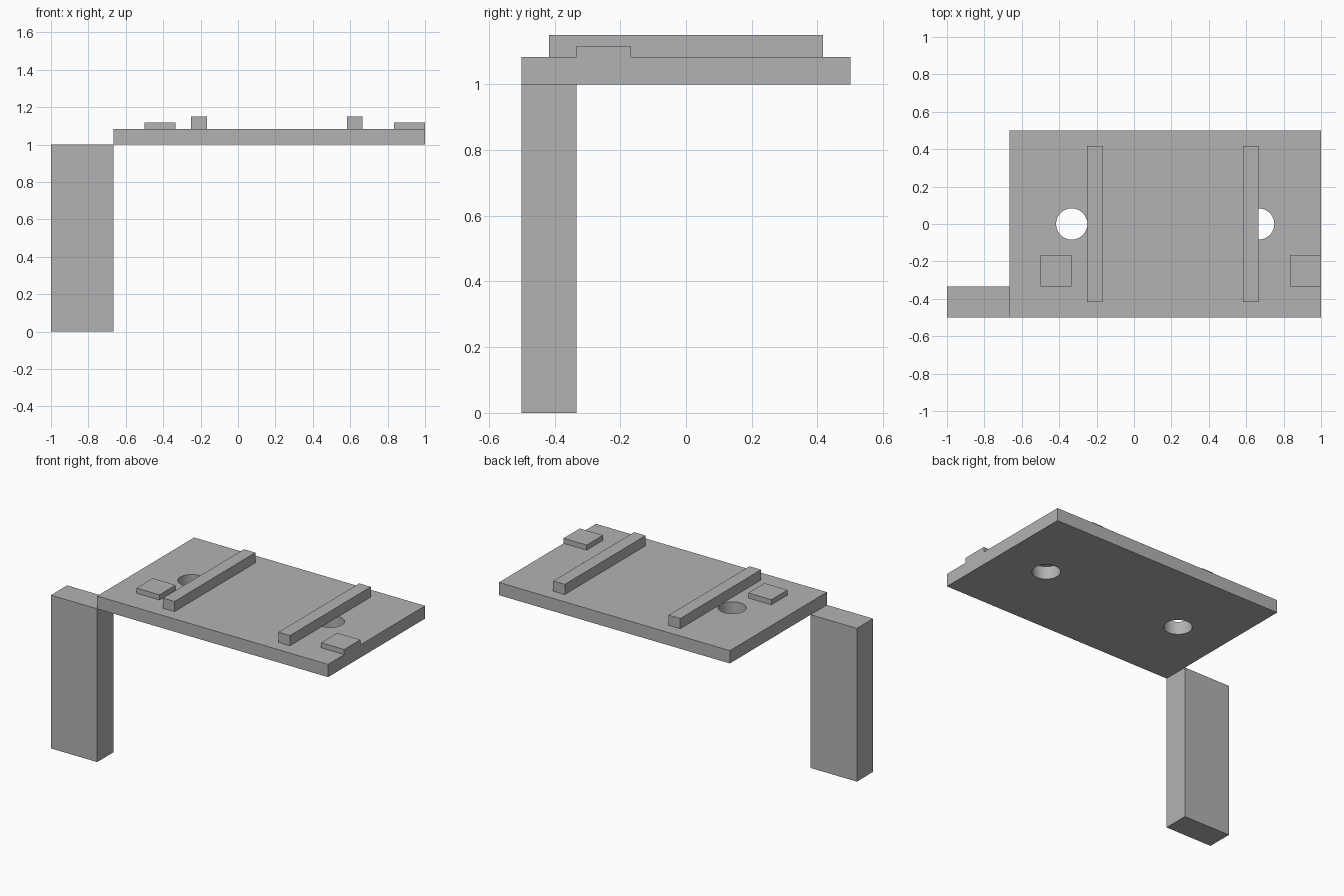
import bpy
import math

U = 1 / 12  # layout module

default_cube = bpy.data.objects.get("Cube")
if default_cube:
    bpy.data.objects.remove(default_cube, do_unlink=True)

# Single grey material
grey = bpy.data.materials.new("plain grey")
grey.use_nodes = True
colour = (0.45, 0.45, 0.45, 1)
grey.diffuse_color = colour
grey.node_tree.nodes["Principled BSDF"].inputs["Base Color"].default_value = colour


def box(name, low, high):
    """Box between two corners, with its scale applied."""
    centre = [(a + b) / 2 for a, b in zip(low, high)]
    bpy.ops.mesh.primitive_cube_add(size=1, location=centre)
    obj = bpy.context.object
    obj.name = name
    obj.scale = [b - a for a, b in zip(low, high)]
    bpy.ops.object.transform_apply(location=False, rotation=False, scale=True)
    obj.data.materials.append(grey)
    return obj


def drill(target, x, y, radius):
    """Cut a vertical round hole through the target."""
    bpy.ops.mesh.primitive_cylinder_add(vertices=64, radius=radius, depth=1,
                                        location=(x, y, target.location.z))
    cutter = bpy.context.object
    cutter.hide_render = True
    cut = target.modifiers.new("hole", "BOOLEAN")
    cut.operation = "DIFFERENCE"
    cut.solver = "EXACT"
    cut.object = cutter
    bpy.ops.object.select_all(action="DESELECT")
    bpy.context.view_layer.objects.active = target
    target.select_set(True)
    bpy.ops.object.modifier_apply(modifier=cut.name)
    bpy.data.objects.remove(cutter, do_unlink=True)


deck = 1 + U  # top surface of the plate

# Leg and plate, meeting along one edge
box("leg", (-1, -6 * U, 0), (-8 * U, -4 * U, 1))
plate = box("plate", (-8 * U, -6 * U, 1), (1, 6 * U, deck))

# Two matching sets of hole, rail and pad
for side, hole_x, rail_x, pad_x in (("right", -4, -3, -6), ("left", 8, 7, 10)):
    drill(plate, hole_x * U, 0, U)
    box(side + "_rail", (rail_x * U, -5 * U, deck),
        ((rail_x + 1) * U, 5 * U, deck + 0.8 * U))
    box(side + "_pad", (pad_x * U, -4 * U, deck),
        ((pad_x + 2) * U, -2 * U, deck + 0.4 * U))

# Smooth hole walls with crisp rims
bpy.ops.object.select_all(action="DESELECT")
bpy.context.view_layer.objects.active = plate
plate.select_set(True)
bpy.ops.object.shade_smooth_by_angle(angle=math.radians(30))
